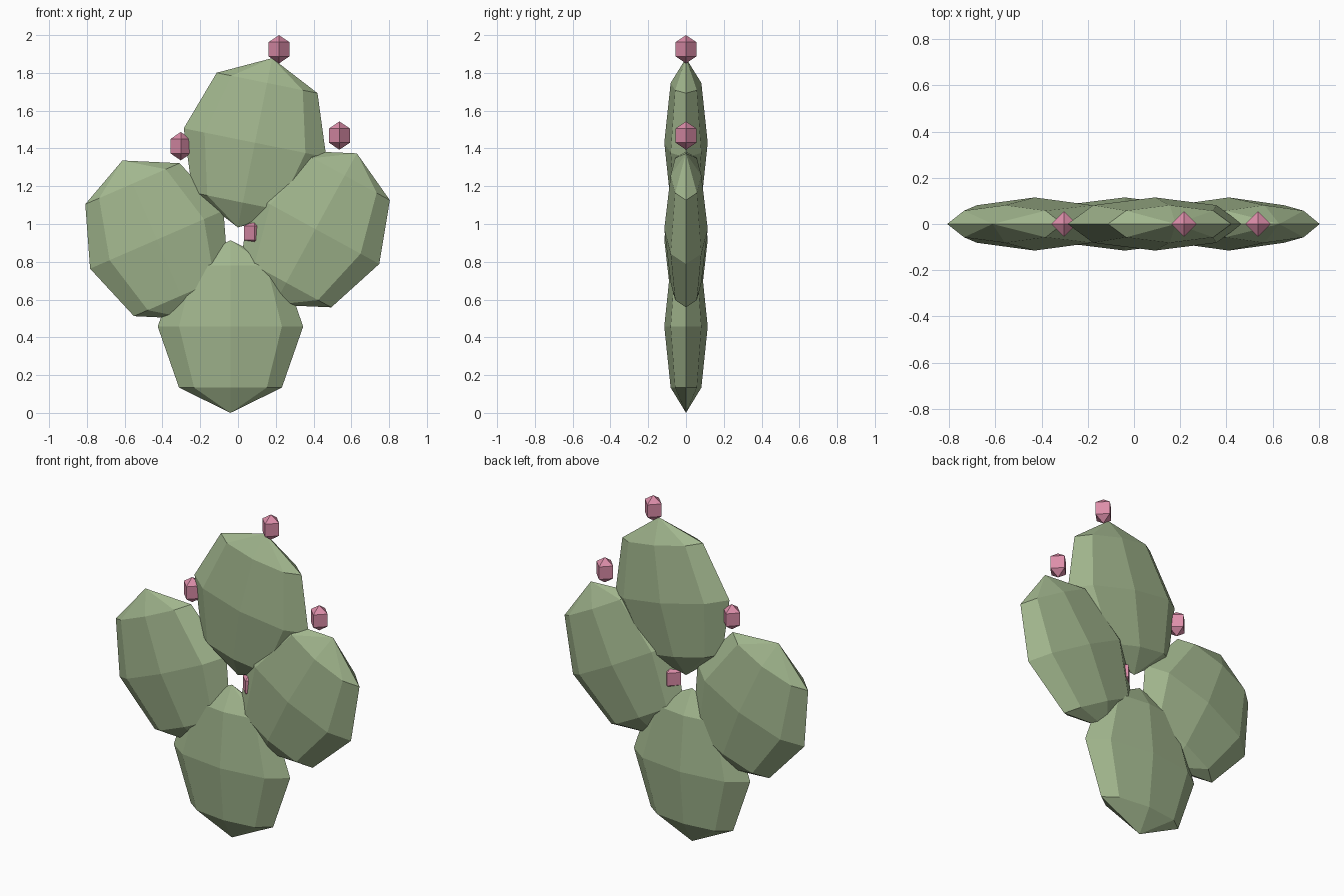
import bpy
from mathutils import Matrix, Vector

if "Cube" in bpy.data.objects:
    bpy.data.objects.remove(bpy.data.objects["Cube"])


def material(name, rgb):
    m = bpy.data.materials.new(name)
    m.diffuse_color = (*rgb, 1)
    m.use_nodes = True
    m.node_tree.nodes["Principled BSDF"].inputs["Base Color"].default_value = m.diffuse_color
    return m


GREEN = material("pad_green", (0.36, 0.47, 0.27))
PINK = material("bud_pink", (0.72, 0.27, 0.40))


def faceted_ball(name, segments, rings, loc, scale, tilt, mat):
    """Flat-shaded ball, stretched and leaned sideways about the y axis."""
    bpy.ops.mesh.primitive_uv_sphere_add(segments=segments, ring_count=rings, radius=1)
    ob = bpy.context.object
    ob.name = name
    ob.data.transform(Matrix.Translation(Vector(loc))
                      @ Matrix.Rotation(tilt, 4, 'Y')
                      @ Matrix.Diagonal((*scale, 1)))
    ob.data.materials.append(mat)
    return ob


# name, centre x, centre z, sideways lean
pads = [
    ("lower", -0.04, 0.457, 0.0),
    ("left", -0.43, 0.917, -0.41),
    ("right", 0.41, 0.973, 0.50),
    ("upper", 0.09, 1.43, 0.20),
]

for name, x, z, lean in pads:
    # flattened cactus pad
    faceted_ball(name + "_pad", 8, 4, (x, 0, z), (0.385, 0.115, 0.457), lean, GREEN)
    # small upright bud, same offset from every pad
    faceted_ball(name + "_bud", 4, 3, (x + 0.127, 0, z + 0.495),
                 (0.064, 0.064, 0.075), 0, PINK)
